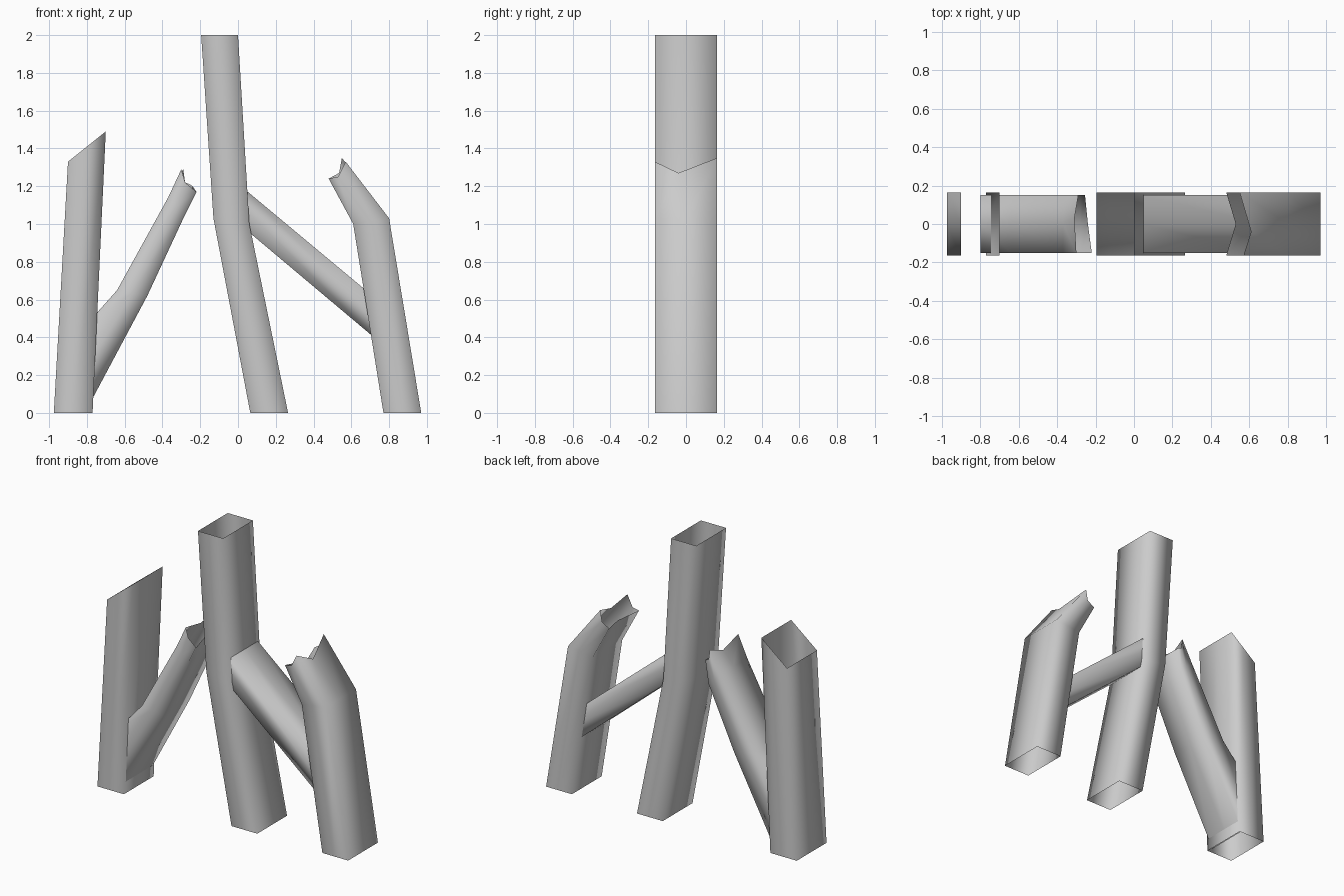
import bpy
import bmesh

cube = bpy.data.objects.get("Cube")
if cube:
    bpy.data.objects.remove(cube)

# One plain grey for all timber
grey = bpy.data.materials.new("plain_grey")
grey.use_nodes = True
GREY = (0.6, 0.6, 0.6, 1)
grey.diffuse_color = GREY
grey.node_tree.nodes["Principled BSDF"].inputs["Base Color"].default_value = GREY


def mix(a, b):
    return ((a[0] + b[0]) / 2, (a[1] + b[1]) / 2)


def section(left, right, depth):
    """Rectangular ring of eight points: corners and side middles."""
    mid = mix(left, right)
    outline = [(left, -1), (mid, -1), (right, -1), (right, 0),
               (right, 1), (mid, 1), (left, 1), (left, 0)]
    return [(p[0], side * depth, p[1]) for p, side in outline]


def timber(name, pairs, depth, rim=None):
    """Open hollow timber through left/right (x, z) pairs, with optional broken rim."""
    rings = [section(a, b, depth) for a, b in pairs]
    if rim:
        rings.append(rim)
    bm = bmesh.new()
    loops = [[bm.verts.new(co) for co in ring] for ring in rings]
    for low, high in zip(loops, loops[1:]):
        for i in range(8):
            j = (i + 1) % 8
            bm.faces.new((low[i], low[j], high[j], high[i]))
    for face in bm.faces:
        face.smooth = True
    mesh = bpy.data.meshes.new(name)
    bm.to_mesh(mesh)
    bm.free()
    mesh.materials.append(grey)
    obj = bpy.data.objects.new(name, mesh)
    bpy.context.collection.objects.link(obj)
    return obj


POST = 0.165
BRACE = 0.15

# Upright posts
timber("centre_post", [((0.065, 0), (0.265, 0)),
                       ((-0.13, 1.03), (0.06, 1.0)),
                       ((-0.195, 2), (0, 2))], POST)
timber("right_post", [((-0.975, 0), (-0.77, 0)),
                      ((-0.9, 1.33), (-0.7, 1.49))], POST)

# Bent post with a splintered top
timber("left_post", [((0.77, 0), (0.97, 0)),
                     ((0.61, 1.0), (0.8, 1.03))], POST,
       rim=[(0.48, -POST, 1.24), (0.53, -POST, 1.25), (0.57, -POST, 1.33),
            (0.61, -0.04, 1.27), (0.55, POST, 1.35), (0.535, POST, 1.27),
            (0.48, POST, 1.24), (0.53, 0, 1.22)])

# Broken brace leaning off the right post
timber("right_brace", [((-0.8, 0.47), (-0.8, 0.02)),
                       ((-0.64, 0.65), (-0.48, 0.62)),
                       ((-0.37, 1.14), (-0.28, 1.05))], BRACE,
       rim=[(-0.3, -BRACE, 1.29), (-0.28, -BRACE, 1.22), (-0.22, -BRACE, 1.17),
            (-0.24, 0, 1.2), (-0.255, BRACE, 1.21), (-0.28, BRACE, 1.22),
            (-0.29, BRACE, 1.29), (-0.31, 0.03, 1.25)])

# Brace between the centre and left posts
timber("left_brace", [((0.72, 0.4), (0.67, 0.655)),
                      ((0.06, 0.955), (0.04, 1.18))], BRACE)
